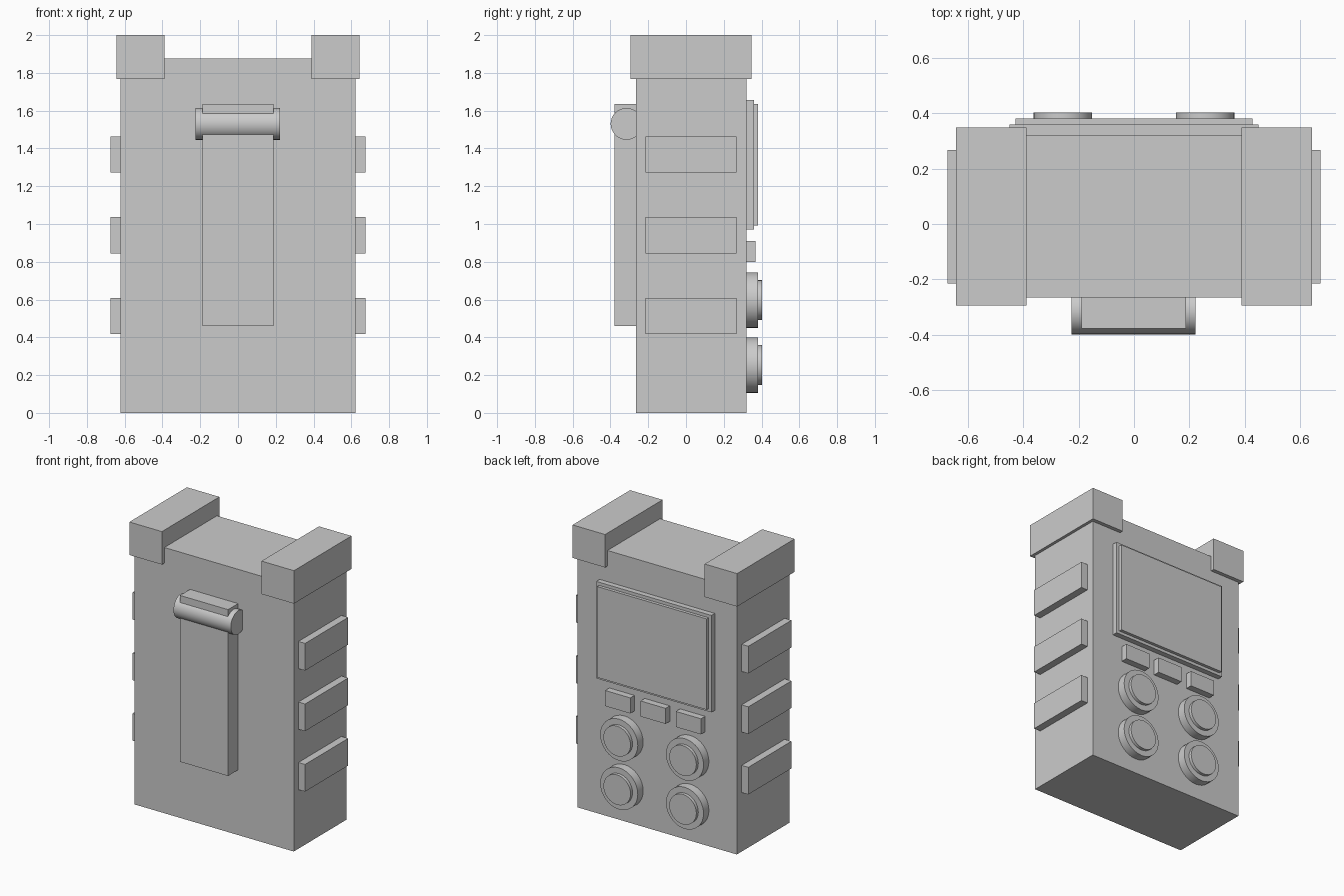
import bpy, math

if "Cube" in bpy.data.objects:
    bpy.data.objects.remove(bpy.data.objects["Cube"])


def box(name, x, y, z):
    """Box from (min, max) extents on each axis."""
    ext = (x, y, z)
    bpy.ops.mesh.primitive_cube_add(size=1, location=[(a + b) / 2 for a, b in ext])
    ob = bpy.context.object
    ob.name = name
    ob.scale = [b - a for a, b in ext]
    bpy.ops.object.transform_apply(location=False, rotation=False, scale=True)
    return ob


def cylinder(name, centre, radius, length, rotation):
    bpy.ops.mesh.primitive_cylinder_add(vertices=32, radius=radius, depth=length,
                                        location=centre, rotation=rotation)
    ob = bpy.context.object
    ob.name = name
    bpy.ops.object.transform_apply(location=False, rotation=True, scale=False)
    bpy.ops.object.shade_smooth_by_angle(angle=math.radians(35))
    return ob


BACK = 0.321   # y of the control face
FRONT = -0.266  # y of the clip face
SINK = 0.01    # how far attached parts sink into the body

# Main case
box("case_body", (-0.622, 0.622), (FRONT, BACK), (0, 1.877))

# Top bumpers and side grip ribs, mirrored left and right
for side, s in (("left", -1), ("right", 1)):
    box(f"{side}_top_bumper", sorted((s * 0.389, s * 0.643)), (-0.294, 0.348), (1.767, 2.0))
    for i, z in enumerate((0.513, 0.94, 1.368)):
        box(f"{side}_grip_rib_{i + 1}", sorted((s * (0.622 - SINK), s * 0.674)),
            (-0.214, 0.267), (z - 0.096, z + 0.096))

# Belt clip with its hinge barrel
box("belt_clip", (-0.189, 0.187), (-0.378, FRONT + SINK), (0.46, 1.635))
cylinder("clip_hinge", (-0.001, -0.315, 1.53), 0.084, 0.448, (0, math.pi / 2, 0))

# Screen bezel and raised screen
box("screen_bezel", (-0.45, 0.45), (BACK - SINK, 0.359), (0.972, 1.657))
box("screen", (-0.428, 0.428), (0.35, 0.381), (0.993, 1.635))

# Row of small buttons
for i, x in enumerate((-0.276, 0, 0.276)):
    box(f"button_{i + 1}", (x - 0.098, x + 0.098), (BACK - SINK, 0.368), (0.80, 0.91))

# Four stepped knobs
for i, (x, z) in enumerate((x, z) for x in (-0.257, 0.257) for z in (0.253, 0.597)):
    for part, radius, y0, y1 in (("base", 0.147, BACK - SINK, 0.381),
                                 ("cap", 0.106, 0.37, 0.403)):
        cylinder(f"knob_{part}_{i + 1}", (x, (y0 + y1) / 2, z), radius, y1 - y0,
                 (math.pi / 2, 0, 0))
